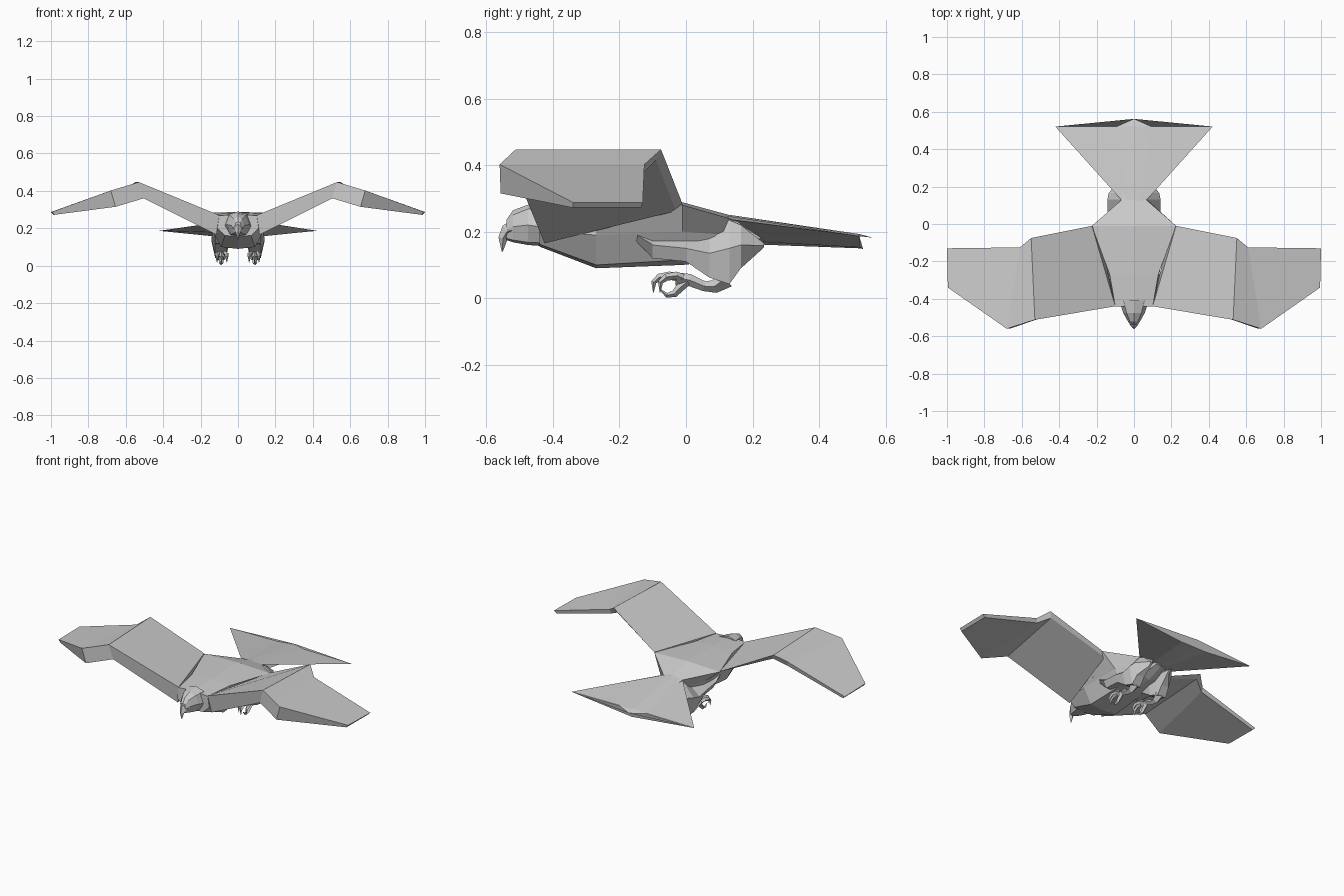
import bpy, bmesh
from mathutils import Vector


def loft(name, rings, mirror=False):
    """Skin a row of equal-length point rings and cap both ends."""
    bm = bmesh.new()
    rows = [[bm.verts.new(p) for p in r] for r in rings]
    n = len(rows[0])
    for a, b in zip(rows, rows[1:]):
        for i in range(n):
            j = (i + 1) % n
            bm.faces.new((a[i], a[j], b[j], b[i]))
    bm.faces.new(rows[0])
    bm.faces.new(rows[-1][::-1])
    bmesh.ops.remove_doubles(bm, verts=bm.verts[:], dist=0.0003)
    bmesh.ops.recalc_face_normals(bm, faces=bm.faces[:])
    me = bpy.data.meshes.new(name)
    bm.to_mesh(me)
    bm.free()
    ob = bpy.data.objects.new(name, me)
    bpy.context.collection.objects.link(ob)
    if mirror:
        mod = ob.modifiers.new("Mirror", 'MIRROR')
        mod.use_mirror_merge = False
    return ob


def sym(y, half):
    """Full ring at y from a half profile running top centre to bottom centre."""
    return [(x, y, z) for x, z in half] + [(-x, y, z) for x, z in half[-2:0:-1]]


def tube(name, path, mirror=True):
    """Tapered four-sided limb; path entries are x, y, z, radius."""
    pts = [Vector(p[:3]) for p in path]
    rings = []
    for i, p in enumerate(pts):
        t = (pts[min(i + 1, len(pts) - 1)] - pts[max(i - 1, 0)]).normalized()
        side = Vector((1, 0, 0))
        side = (side - t * side.dot(t)).normalized()
        up = t.cross(side)
        r = path[i][3]
        rings.append([p + side * r * a + up * r * b
                      for a, b in ((1, 0), (0, 1), (-1, 0), (0, -1))])
    return loft(name, rings, mirror)


# Body: flat back, keeled belly
loft("body", [
    sym(-.44, [(0, .275), (.10, .268), (.11, .20), (.07, .162), (0, .155)]),
    sym(-.27, [(0, .285), (.13, .275), (.14, .19), (.09, .10), (0, .09)]),
    sym(-.01, [(0, .288), (.225, .28), (.13, .20), (.08, .115), (0, .10)]),
    sym(.13, [(0, .25), (.065, .24), (.07, .19), (.05, .13), (0, .115)]),
    sym(.235, [(0, .235), (.06, .22), (.05, .18), (.03, .16), (0, .155)]),
])

# Head and hooked beak
loft("head", [
    sym(-.41, [(0, .290), (.055, .275), (.08, .21), (.05, .165), (0, .155)]),
    sym(-.475, [(0, .281), (.04, .268), (.058, .22), (.035, .168), (0, .16)]),
    sym(-.52, [(0, .264), (.022, .25), (.033, .215), (.022, .175), (0, .168)]),
    sym(-.54, [(0, .235), (.012, .23), (.017, .205), (.012, .18), (0, .175)]),
])
tube("beak", [(0, -.515, .205, .032), (0, -.538, .20, .022),
              (0, -.55, .18, .014), (0, -.552, .141, .002)], mirror=False)

# Wings: ring order is leading top, trailing top, trailing bottom, leading bottom
loft("wing", [
    [(.10, -.44, .27), (.225, -.01, .282), (.19, -.03, .262), (.115, -.425, .165)],
    [(.53, -.512, .447), (.55, -.075, .447), (.535, -.09, .415), (.505, -.505, .36)],
    [(.68, -.56, .402), (.61, -.125, .402), (.605, -.13, .375), (.655, -.557, .315)],
    [(.995, -.34, .288), (1, -.13, .287), (.985, -.135, .272), (.983, -.34, .272)],
], mirror=True)

# Tail: fan with a shallow ridge and pointed middle
loft("tail", [
    sym(.12, [(0, .252), (.03, .248), (.06, .238), (.03, .175), (0, .165)]),
    sym(.52, [(0, .193), (.09, .19), (.42, .187), (.09, .153), (0, .15)]),
    [(0, .562, .182), (.09, .522, .188), (.419, .521, .186), (.09, .522, .155),
     (0, .532, .148), (-.09, .522, .155), (-.419, .521, .186), (-.09, .522, .188)],
])

# Thighs: y, top z, middle z, bottom z, inner x, outer x
thigh = [(-.20, .228, .225, .222, .12, .125), (-.10, .205, .16, .12, .05, .138),
         (.00, .205, .15, .11, .045, .143), (.07, .20, .135, .062, .045, .143),
         (.13, .235, .15, .042, .05, .142), (.165, .22, .16, .09, .05, .135),
         (.235, .165, .158, .153, .06, .08)]
loft("thigh", [[(a + .02, y, t), (b, y, m), (b - .02, y, l), (a + .015, y, l), (a, y, m)]
               for y, t, m, l, a, b in thigh], mirror=True)

# Shanks and feet
tube("shank", [(.09, .12, .06, .03), (.09, .085, .035, .02), (.09, .055, .036, .015),
               (.088, .01, .055, .018), (.087, -.03, .058, .02)])

# Three front toes with curved claws, and one hind toe
for k, (x0, x1, dy) in enumerate([(.08, .06, .02), (.088, .088, 0), (.096, .112, .02)]):
    tube(f"front_toe_{k + 1}", [
        (x0, -.01, .06, .013), ((x0 + x1) / 2, -.05 + dy, .068, .012),
        (x1, -.08 + dy, .063, .011), (x1, -.097 + dy, .048, .008),
        (x1, -.098 + dy, .017, .001)])
tube("hind_toe", [(.09, .005, .05, .012), (.09, -.02, .03, .013), (.09, -.035, .013, .011),
                  (.09, -.058, .009, .007), (.09, -.08, .028, .001)])
